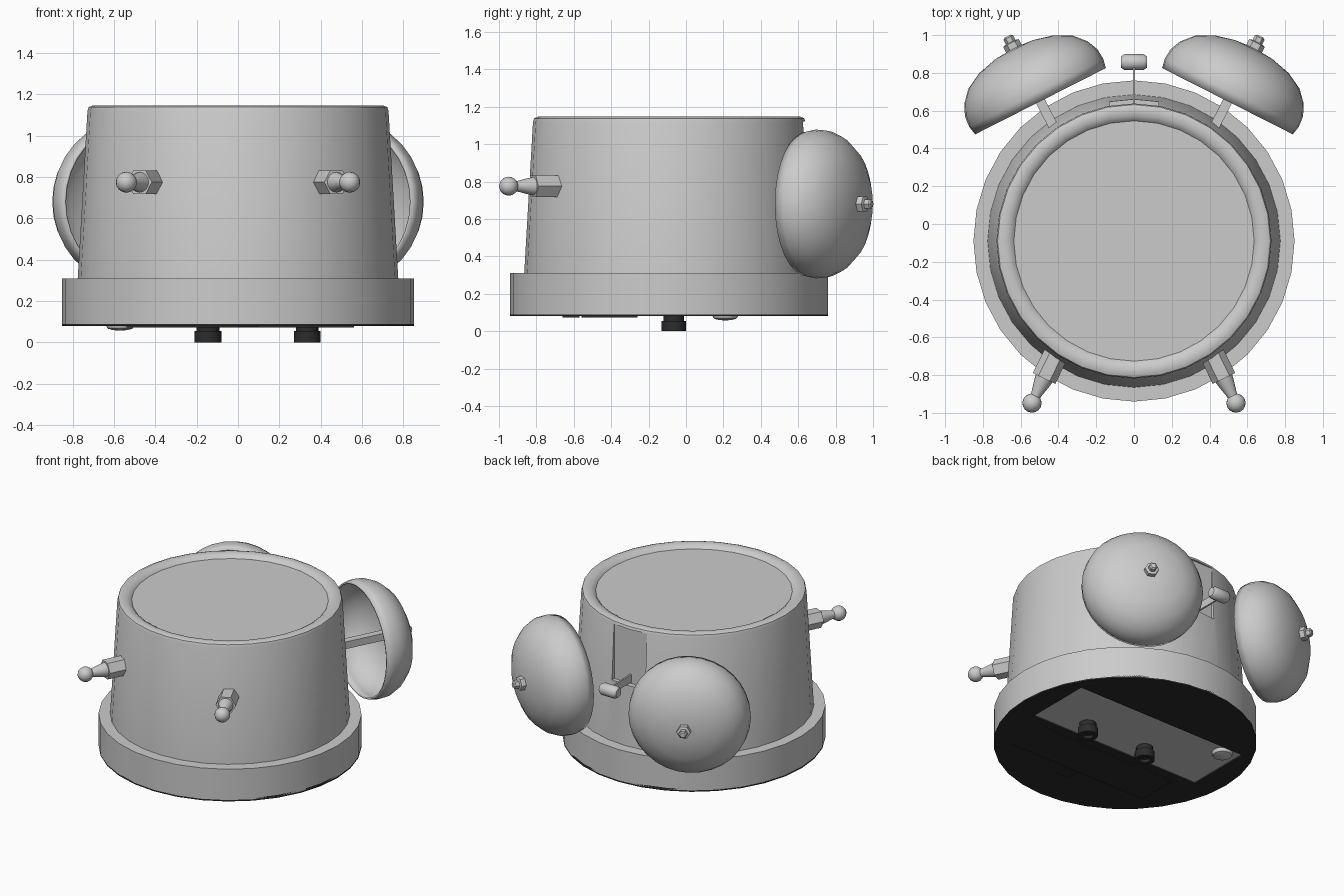
import bpy, bmesh, math
from mathutils import Matrix, Vector

if "Cube" in bpy.data.objects:
    bpy.data.objects.remove(bpy.data.objects["Cube"])

dark = bpy.data.materials.new("dark_plastic")
dark.diffuse_color = (0.025, 0.025, 0.025, 1)
dark.use_nodes = True
dark.node_tree.nodes["Principled BSDF"].inputs["Base Color"].default_value = dark.diffuse_color
CY = -0.09  # body axis y


def finish(name, bm, mat=None, angle=35):
    bmesh.ops.recalc_face_normals(bm, faces=bm.faces)
    me = bpy.data.meshes.new(name)
    bm.to_mesh(me)
    bm.free()
    if angle:
        me.shade_smooth()
        me.set_sharp_from_angle(angle=math.radians(angle))
    ob = bpy.data.objects.new(name, me)
    bpy.context.collection.objects.link(ob)
    if mat:
        me.materials.append(mat)
    return ob


def lathe(name, profile, frame, sides=32, mat=None, angle=35):
    """Revolve (radius, height) points; radius 0 makes a pole."""
    bm = bmesh.new()
    rings = []
    for r, h in profile:
        n = 1 if r == 0 else sides
        rings.append([bm.verts.new(frame @ Vector((r * math.cos(2 * math.pi * i / sides),
                                                   r * math.sin(2 * math.pi * i / sides), h)))
                      for i in range(n)])
    for a, b in zip(rings, rings[1:]):
        for i in range(sides):
            j = (i + 1) % sides
            quad = [a[i % len(a)], a[j % len(a)], b[j % len(b)], b[i % len(b)]]
            bm.faces.new(list(dict.fromkeys(quad)))
    return finish(name, bm, mat, angle)


def box(name, lo, hi, mat=None):
    bm = bmesh.new()
    lo, hi = Vector(lo), Vector(hi)
    bmesh.ops.create_cube(bm, size=1, matrix=Matrix.Translation((lo + hi) / 2)
                          @ Matrix.Diagonal((*(hi - lo), 1)))
    return finish(name, bm, mat, 0)


def cut(ob, cutter):
    m = ob.modifiers.new("cut", 'BOOLEAN')
    m.operation = 'DIFFERENCE'
    m.object = cutter
    m.solver = 'EXACT'
    cutter.hide_render = True
    cutter.hide_viewport = True


def at(loc, direction=(0, 0, 1)):
    """Frame at loc with local z along direction."""
    return Matrix.Translation(loc) @ Vector(direction).to_track_quat('Z', 'Y').to_matrix().to_4x4()


# Case with base flange, tapered drum, rounded rim and recessed face
axis = at((0, CY, 0))
case = lathe("case", [(0, 0.09), (0.85, 0.09), (0.85, 0.31), (0.775, 0.31), (0.728, 1.12),
                      (0.722, 1.138), (0.70, 1.147), (0.665, 1.142), (0.645, 1.13),
                      (0.636, 1.12), (0, 1.12)], axis)
cut(case, box("hammer_slot_cutter", (-0.13, 0.622, 0.73), (0.13, 0.9, 1.12)))

# Dark back plate with shallow recess, battery cover and latch
plate = lathe("back_plate", [(0, 0.08), (0.85, 0.08), (0.85, 0.1), (0, 0.1)], axis, mat=dark)
cut(plate, box("recess_cutter", (-0.68, -0.2, 0.0), (0.68, 0.28, 0.093)))
box("battery_cover", (-0.54, -0.56, 0.073), (0.56, -0.26, 0.09), dark)
box("battery_latch", (0.0, -0.66, 0.074), (0.1, -0.57, 0.09), dark)

# Setting knobs and alarm button
for i, x in enumerate((-0.145, 0.335)):
    lathe(f"knob_{i + 1}", [(0, 0.022), (0.035, 0.022), (0.035, 0), (0.065, 0), (0.065, 0.055),
                            (0.055, 0.055), (0.055, 0.1), (0, 0.1)],
          at((x, -0.065, 0)), 16, dark)
lathe("alarm_button", [(0, 0.057), (0.035, 0.06), (0.06, 0.067), (0.068, 0.08), (0.068, 0.1),
                       (0, 0.1)], at((-0.57, 0.21, 0)), 20)

# Hammer arm and head
box("hammer_arm", (-0.006, 0.58, 0.74), (0.006, 0.86, 0.795))
lathe("hammer_head", [(0, -0.07), (0.03, -0.068), (0.042, -0.05), (0.042, 0.05),
                      (0.03, 0.068), (0, 0.07)], at((0, 0.857, 0.768), (1, 0, 0)), 16)

for s, side in ((-1, "left"), (1, "right")):
    # Bell shell, post and nut
    f = at((s * 0.495, 0.65, 0.68), (s * 0.452, 0.892, 0))
    bell = lathe(f"bell_{side}", [(0.388, 0), (0.398, 0.05), (0.393, 0.11), (0.366, 0.17),
                                  (0.31, 0.232), (0.22, 0.28), (0.11, 0.307), (0, 0.315)], f)
    shell = bell.modifiers.new("thickness", 'SOLIDIFY')
    shell.thickness = 0.012
    shell.offset = -1
    lathe(f"bell_post_{side}", [(0, -0.18), (0.036, -0.18), (0.036, 0.308), (0, 0.308)],
          f @ Matrix.Rotation(math.pi / 4, 4, 'Z'), 4, angle=0)
    lathe(f"bell_nut_{side}", [(0, 0.29), (0.046, 0.29), (0.046, 0.345), (0.028, 0.35),
                               (0.028, 0.378), (0.018, 0.386), (0, 0.386)], f, 6, angle=0)

    # Foot: hex collar, flared stem and ball
    g = at((s * 0.54, -0.948, 0.775), (-s * 0.44, 0.898, 0))
    lathe(f"foot_collar_{side}", [(0, 0.145), (0.066, 0.145), (0.066, 0.36), (0, 0.36)],
          g, 6, angle=0)
    lathe(f"foot_stem_{side}", [(0, 0.02), (0.026, 0.03), (0.03, 0.06), (0.04, 0.1),
                                (0.05, 0.15), (0, 0.15)], g, 16)
    lathe(f"foot_ball_{side}", [(0.051 * math.sin(math.pi * k / 8) if 0 < k < 8 else 0,
                                 -0.051 * math.cos(math.pi * k / 8)) for k in range(9)], g, 16)
